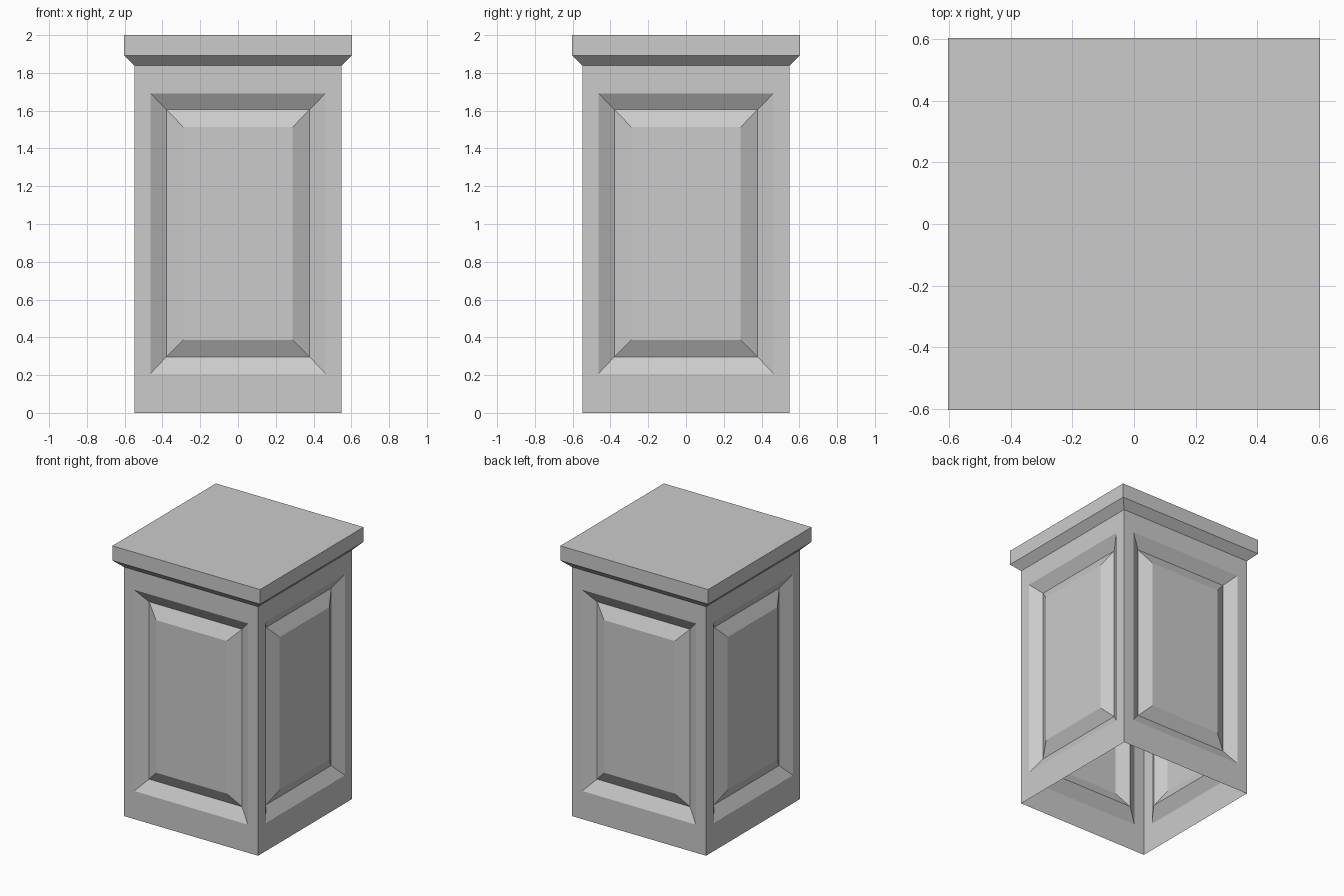
import bpy, bmesh
from math import pi
from mathutils import Matrix, Vector

if "Cube" in bpy.data.objects:
    bpy.data.objects.remove(bpy.data.objects["Cube"])


def finish(name, bm):
    bmesh.ops.remove_doubles(bm, verts=bm.verts, dist=1e-4)
    mesh = bpy.data.meshes.new(name)
    bm.to_mesh(mesh)
    bm.free()
    obj = bpy.data.objects.new(name, mesh)
    bpy.context.collection.objects.link(obj)
    return obj


def bridge(bm, a, b):
    for i in range(4):
        j = (i + 1) % 4
        bm.faces.new((a[i], a[j], b[j], b[i]))


BODY, BODY_TOP = 0.548, 1.838

# Hollow body: each wall is a set of nested rectangles
# (half width, bottom, top, depth) forming a groove and raised panel
RINGS = [(BODY, 0.0, BODY_TOP, 0.0),
         (0.464, 0.207, 1.692, 0.0),
         (0.379, 0.297, 1.606, 0.053),
         (0.289, 0.387, 1.513, 0.005)]
bm = bmesh.new()
for side in range(4):
    turn = Matrix.Rotation(side * pi / 2, 4, 'Z')
    loops = []
    for w, lo, hi, d in RINGS:
        corners = [(-w, lo), (w, lo), (w, hi), (-w, hi)]
        loops.append([bm.verts.new(turn @ Vector((x, d - BODY, z))) for x, z in corners])
    for a, b in zip(loops, loops[1:]):
        bridge(bm, a, b)
    bm.faces.new(loops[-1])
finish("panelled_body", bm)

# Flared cap with a flat top, open underneath into the body
bm = bmesh.new()
loops = [[bm.verts.new((sx * w, sy * w, z)) for sx, sy in ((-1, -1), (1, -1), (1, 1), (-1, 1))]
         for w, z in ((BODY, BODY_TOP), (0.603, 1.892), (0.603, 2.0))]
for a, b in zip(loops, loops[1:]):
    bridge(bm, a, b)
bm.faces.new(loops[-1])
finish("cap", bm)
